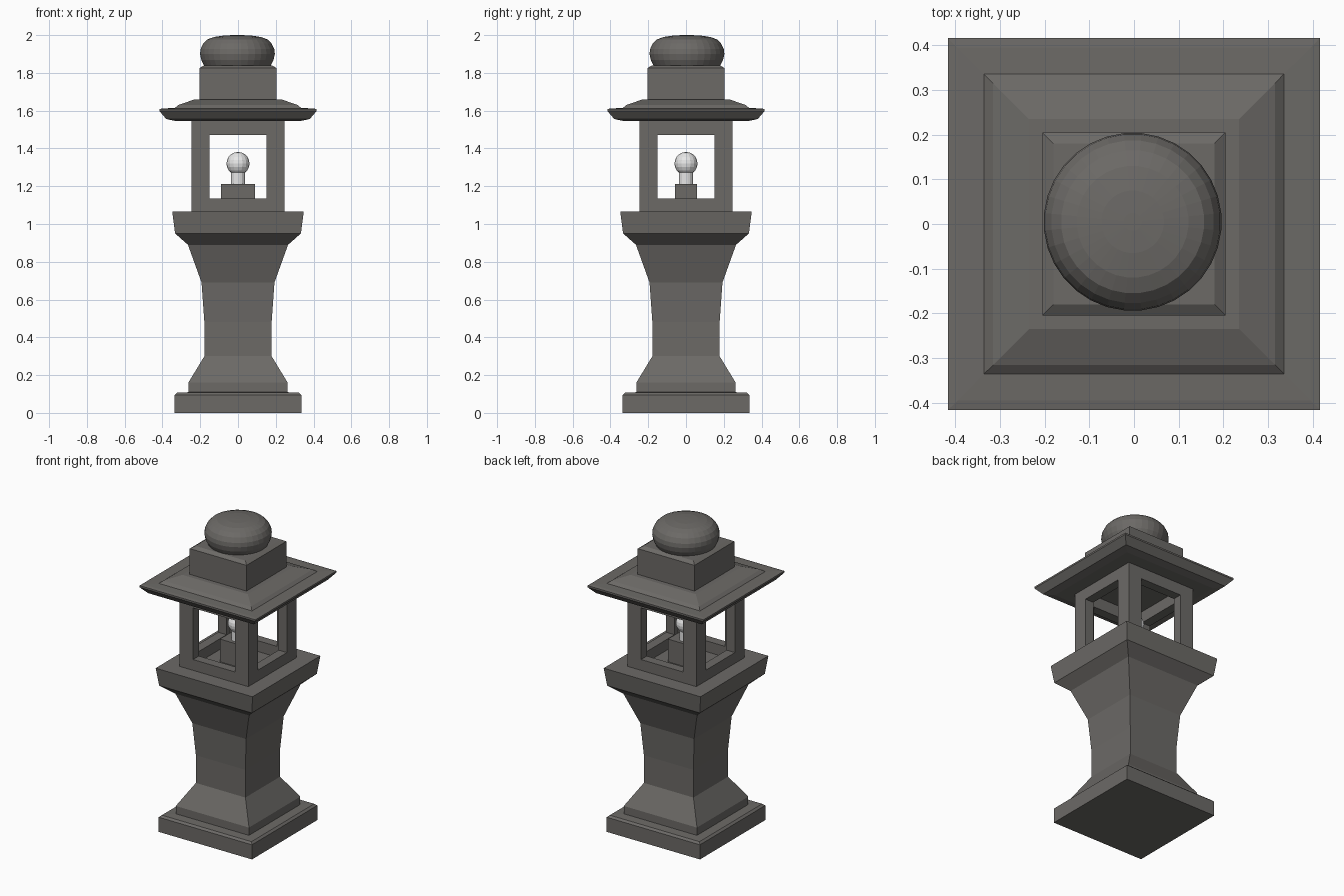
import bpy, bmesh, math
from mathutils import Matrix

if "Cube" in bpy.data.objects:
    bpy.data.objects.remove(bpy.data.objects["Cube"])


def material(name, rgb):
    m = bpy.data.materials.new(name)
    m.diffuse_color = (*rgb, 1)
    m.use_nodes = True
    m.node_tree.nodes["Principled BSDF"].inputs["Base Color"].default_value = m.diffuse_color
    return m


STONE = material("dark grey stone", (0.15, 0.143, 0.134))
WHITE = material("white lamp", (0.8, 0.8, 0.8))


def finish(bm, name, mat):
    bmesh.ops.recalc_face_normals(bm, faces=bm.faces)
    me = bpy.data.meshes.new(name)
    bm.to_mesh(me)
    bm.free()
    me.materials.append(mat)
    ob = bpy.data.objects.new(name, me)
    bpy.context.collection.objects.link(ob)
    return ob


def lathe(name, profile, mat, sides=4, offset=(0, 0), aspect=1.0):
    """Stack of rings from (half width or radius, z); four sides give a square."""
    bm = bmesh.new()
    grow = math.sqrt(2) if sides == 4 else 1
    rings = []
    for r, z in profile:
        ring = []
        for i in range(sides):
            a = 2 * math.pi * (i + 0.5) / sides
            ring.append(bm.verts.new((offset[0] + r * grow * math.cos(a),
                                      offset[1] + r * grow * math.sin(a) * aspect, z)))
        rings.append(ring)
    for a, b in zip(rings, rings[1:]):
        for i in range(sides):
            j = (i + 1) % sides
            bm.faces.new((a[i], a[j], b[j], b[i]))
    bm.faces.new(rings[0])
    bm.faces.new(rings[-1])
    return finish(bm, name, mat)


# Square foot, flared shaft and capital
lathe("foot", [(0.335, 0), (0.335, 0.095), (0.322, 0.107), (0.25, 0.11)], STONE)
lathe("shaft", [(0.263, 0.10), (0.263, 0.16), (0.178, 0.30), (0.178, 0.48),
                (0.193, 0.69), (0.265, 0.89), (0.333, 0.95), (0.348, 1.065)], STONE)

# Lantern housing: four mitred walls, each with a window
HALF, INNER, WIN = 0.247, 0.187, 0.15
bm = bmesh.new()
for k in range(4):
    turn = Matrix.Rotation(k * math.pi / 2, 4, 'Z')
    loops = []
    for w, y, z0, z1 in ((HALF, HALF, 1.06, 1.55), (WIN, HALF, 1.135, 1.47),
                         (WIN, INNER, 1.135, 1.47), (INNER, INNER, 1.06, 1.55)):
        loops.append([bm.verts.new(turn @ Matrix.Translation((x, -y, z)).translation)
                      for x, z in ((-w, z0), (w, z0), (w, z1), (-w, z1))])
    for a, b in zip(loops, loops[1:]):
        for i in range(4):
            j = (i + 1) % 4
            bm.faces.new((a[i], a[j], b[j], b[i]))
bmesh.ops.remove_doubles(bm, verts=bm.verts, dist=0.0005)
finish(bm, "lantern_housing", STONE)

# Lamp on its holder
lathe("lamp_holder", [(0.09, 1.06), (0.09, 1.212)], STONE, aspect=0.64)
lathe("lamp_stem", [(0.038, 1.21), (0.038, 1.29)], WHITE, sides=16)
bm = bmesh.new()
bmesh.ops.create_uvsphere(bm, u_segments=16, v_segments=10, radius=0.061,
                          matrix=Matrix.Translation((0, 0, 1.32)))
finish(bm, "lamp_bulb", WHITE)

# Roof, cap block and round finial
lathe("roof", [(0.33, 1.545), (0.38, 1.556), (0.416, 1.598), (0.416, 1.609), (0.395, 1.612),
               (0.335, 1.614), (0.315, 1.63), (0.235, 1.658)], STONE)
lathe("cap_block", [(0.204, 1.65), (0.204, 1.825), (0.18, 1.84)], STONE)
knob = lathe("finial", [(0.15, 1.828), (0.178, 1.84), (0.192, 1.868), (0.199, 1.9),
                        (0.196, 1.926), (0.182, 1.955), (0.16, 1.977), (0.125, 1.99),
                        (0.07, 1.998), (0.02, 2.0)], STONE, sides=32, offset=(-0.003, 0.005))
